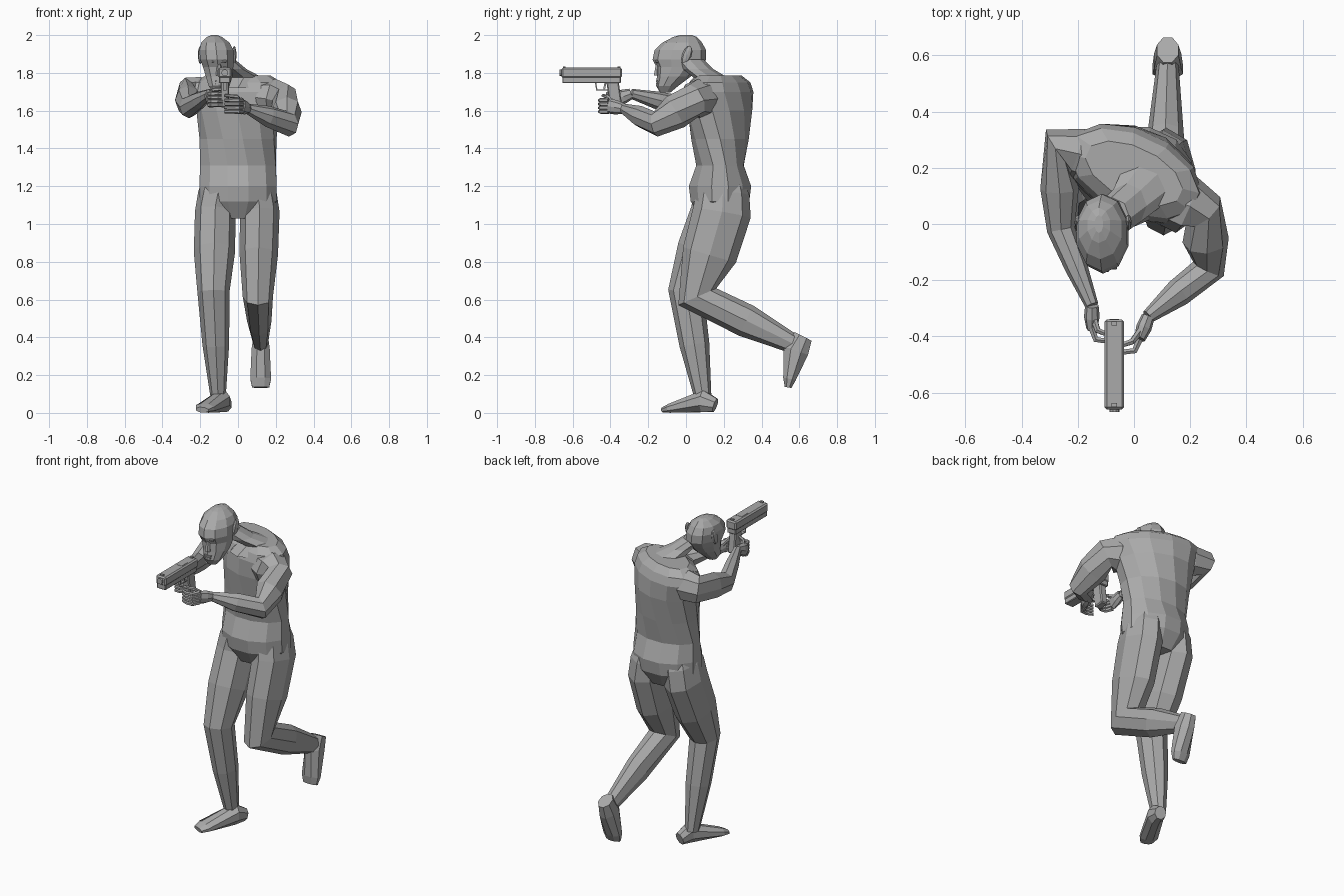
import bpy, bmesh
from math import sin, cos, pi, radians
from mathutils import Vector, Matrix

cube = bpy.data.objects.get("Cube")
if cube:
    bpy.data.objects.remove(cube)

shade = (.4, .4, .4, 1)
grey = bpy.data.materials.new("plain grey")
grey.use_nodes = True
grey.diffuse_color = shade
grey.node_tree.nodes["Principled BSDF"].inputs["Base Color"].default_value = shade

SIDEWAYS, FORWARD, UP = Vector((1, 0, 0)), Vector((0, -1, 0)), Vector((0, 0, 1))


def finish(name, bm):
    bmesh.ops.recalc_face_normals(bm, faces=bm.faces)
    mesh = bpy.data.meshes.new(name)
    bm.to_mesh(mesh)
    bm.free()
    mesh.materials.append(grey)
    obj = bpy.data.objects.new(name, mesh)
    bpy.context.collection.objects.link(obj)


def ring(x, y, z, wide, deep, twist=0):
    return Vector((x, y, z)), wide, deep, twist


def loft(name, rings, across=SIDEWAYS, sides=8, level=False, flat=False):
    """Skin a row of rings; each is wide along the across axis and deep along the other."""
    bm = bmesh.new()
    shift = pi / sides if flat else 0
    loops = []
    for i, (centre, wide, deep, twist) in enumerate(rings):
        before, after = rings[max(i - 1, 0)][0], rings[min(i + 1, len(rings) - 1)][0]
        along = UP.copy()
        if not level:
            along = ((after - centre).normalized() + (centre - before).normalized()).normalized()
        u = (across - along * across.dot(along)).normalized()
        u = Matrix.Rotation(radians(twist), 3, along) @ u
        v = along.cross(u)
        turns = [2 * pi * k / sides + shift for k in range(sides)]
        loops.append([bm.verts.new(centre + (u * wide * cos(a) + v * deep * sin(a)) / cos(shift))
                      for a in turns])
    for low, high in zip(loops, loops[1:]):
        for k in range(sides):
            bm.faces.new((low[k - 1], low[k], high[k], high[k - 1]))
    bm.faces.new(loops[0])
    bm.faces.new(loops[-1])
    finish(name, bm)


def limb(name, joints, across=SIDEWAYS, swell=1.1):
    """Loft through the joints with a swollen muscle ring halfway along each bone."""
    rings = [joints[0]]
    for start, end in zip(joints, joints[1:]):
        wide, deep = [(start[n] + end[n]) / 2 * swell for n in (1, 2)]
        rings += [(start[0].lerp(end[0], .5), wide, deep, 0), end]
    loft(name, rings, across)


def ball(name, centre, radii, tilt=0):
    bm = bmesh.new()
    bmesh.ops.create_uvsphere(bm, u_segments=8, v_segments=6, radius=1)
    place(name, bm, centre, radii, tilt)


def box(name, centre, size, tilt=0, bevel=0):
    bm = bmesh.new()
    bmesh.ops.create_cube(bm, size=1)
    place(name, bm, centre, size, tilt, bevel)


def place(name, bm, centre, size, tilt, bevel=0):
    bmesh.ops.scale(bm, vec=size, verts=bm.verts)
    if bevel:
        bmesh.ops.bevel(bm, geom=bm.edges[:], offset=bevel, segments=1, affect='EDGES')
    bmesh.ops.rotate(bm, matrix=Matrix.Rotation(radians(tilt), 3, 'X'), verts=bm.verts)
    bmesh.ops.translate(bm, vec=centre, verts=bm.verts)
    finish(name, bm)


def slim(points, start, end):
    """Rings for a thin round part that tapers evenly."""
    last = len(points) - 1
    sizes = [start + (end - start) * i / last for i in range(last + 1)]
    return [(p, size, size, 0) for p, size in zip(points, sizes)]


def hand(side, wrist, knuckle, tip):
    """Palm, four fingers curling round to the tip, and a thumb."""
    reach = knuckle - wrist
    palm = [(wrist, .028, .024, 0), (wrist + reach / 2, .038, .028, 0), (knuckle, .04, .02, 0)]
    loft(side + "_palm", palm, UP)
    for finger in range(4):
        lift = UP * (.03 - .02 * finger)
        base, end = knuckle + lift, tip + lift
        bend = base.lerp(end, .2) + FORWARD * .035
        path = [base, bend, bend.lerp(end, .5) + FORWARD * .01, end]
        loft(side + "_finger", slim(path, .014, .009), UP, sides=6)
    path = [wrist + reach / 3, knuckle.lerp(tip, .3) + UP * .05, tip + UP * .055]
    loft(side + "_thumb", slim(path, .015, .008), UP, sides=6)


# Torso, twisting above the waist so that the left shoulder leads
def torso_ring(z, wide, deep):
    turn = min(max((z - 1.3) / .35, 0), 1)
    return ring(0, .18, z, wide, deep, -25 * turn)


crotch = torso_ring(1.03, .13, .1)
hips = torso_ring(1.12, .205, .155)
belt = torso_ring(1.2, .205, .165)
waist = torso_ring(1.31, .2, .125)
ribs = torso_ring(1.45, .2, .145)
chest = torso_ring(1.6, .22, .16)
armpits = torso_ring(1.7, .25, .15)
collar = torso_ring(1.75, .24, .13)
shoulder_top = torso_ring(1.785, .18, .09)
loft("torso", [crotch, hips, belt, waist, ribs, chest, armpits, collar, shoulder_top],
     sides=12, level=True, flat=True)

throat = ring(0, .1, 1.72, .1, .11)
neck_base = ring(.03, .13, 1.775, .1, .09)
neck_middle = ring(-.025, .065, 1.82, .07, .08)
neck_top = ring(-.08, .02, 1.87, .065, .075)
loft("neck", [throat, neck_base, neck_middle, neck_top], level=True)

# Head, leaning toward the sights
chin = ring(-.1, -.11, 1.695, .03, .025)
jaw = ring(-.1, -.1, 1.73, .055, .055)
mouth = ring(-.1, -.065, 1.78, .07, .085)
cheeks = ring(-.105, -.04, 1.83, .08, .11)
temples = ring(-.11, -.035, 1.87, .09, .135)
forehead = ring(-.115, -.03, 1.92, .09, .13)
scalp = ring(-.12, -.02, 1.96, .075, .1)
crown = ring(-.125, -.005, 1.99, .04, .06)
peak = ring(-.125, 0, 2, .015, .03)
loft("head", [chin, jaw, mouth, cheeks, temples, forehead, scalp, crown, peak],
     sides=10, level=True, flat=True)

nose_bridge = ring(-.1, -.15, 1.85, .01, .01)
nose_tip = ring(-.1, -.155, 1.785, .018, .018)
loft("nose", [nose_bridge, nose_tip], sides=6, level=True)
face = Vector((-.1, -.15, 1.75))
box("brow", face + UP * .11, (.08, .025, .015), bevel=.004)
box("upper_lip", face + UP * .005, (.045, .02, .008))
box("lower_lip", face - UP * .007, (.04, .018, .008))
for side, sign in (("left", 1), ("right", -1)):
    ball(side + "_ear", temples[0] + Vector((sign * .09, .04, .025)), (.012, .025, .05), tilt=-20)

# Arms and the hands wrapped round the grip
right_root = ring(-.14, .23, 1.68, .085, .09)
right_shoulder = ring(-.27, .275, 1.69, .085, .075)
right_elbow = ring(-.26, -.02, 1.62, .06, .05)
right_wrist = ring(-.15, -.29, 1.69, .026, .024)
limb("right_arm", [right_root, right_shoulder, right_elbow, right_wrist], UP)
hand("right", right_wrist[0], Vector((-.15, -.37, 1.66)), Vector((-.08, -.4, 1.66)))

left_root = ring(.13, .09, 1.67, .09, .1)
left_shoulder = ring(.245, .045, 1.655, .09, .08)
left_elbow = ring(.265, -.16, 1.53, .068, .06)
left_wrist = ring(.05, -.33, 1.61, .028, .025)
limb("left_arm", [left_root, left_shoulder, left_elbow, left_wrist], UP, swell=1.18)
hand("left", left_wrist[0], Vector((.02, -.41, 1.625)), Vector((-.07, -.44, 1.625)))

# Standing leg, foot turned outward
right_seat = ring(-.09, .19, 1.26, .08, .1)
right_hip = ring(-.12, .175, 1.06, .108, .15)
right_knee = ring(-.13, 0, .64, .085, .095)
right_ankle = ring(-.105, .09, .08, .04, .045)
limb("right_leg", [right_seat, right_hip, right_knee, right_ankle], swell=1.13)

right_heel = ring(-.065, .155, .04, .032, .036)
right_instep = ring(-.085, .09, .062, .045, .058)
right_ball = ring(-.175, -.08, .026, .052, .024)
right_toe = ring(-.19, -.12, .016, .035, .014)
loft("right_foot", [right_heel, right_instep, right_ball, right_toe], flat=True)

# Trailing leg, bent back at the knee
left_seat = ring(.09, .2, 1.26, .08, .1)
left_hip = ring(.115, .19, 1.06, .105, .155)
left_knee = ring(.105, .06, .615, .08, .11)
left_ankle = ring(.12, .58, .36, .038, .05)
limb("left_leg", [left_seat, left_hip, left_knee, left_ankle], swell=1.1)

left_heel = ring(.12, .62, .405, .038, .05)
left_instep = ring(.12, .582, .33, .048, .068)
left_ball = ring(.12, .548, .18, .055, .034)
left_toe = ring(.12, .54, .135, .045, .018)
loft("left_foot", [left_heel, left_instep, left_ball, left_toe], flat=True)

# Pistol, placed from the middle of its slide
gun = Vector((-.07, -.5, 1.8))
box("slide", gun, (.07, .32, .055), bevel=.008)
box("frame", gun - UP * .037, (.06, .31, .035), bevel=.004)
loft("muzzle", slim([gun + FORWARD * .14, gun + FORWARD * .17], .018, .018), sides=10)
box("grip", gun - FORWARD * .12 - UP * .11, (.046, .065, .14), tilt=8, bevel=.006)
box("trigger", gun - FORWARD * .07 - UP * .07, (.01, .01, .035), tilt=-12)
box("guard_front", gun - FORWARD * .025 - UP * .073, (.018, .007, .04), tilt=10)
box("guard_bottom", gun - FORWARD * .06 - UP * .09, (.018, .07, .006))
box("ejection_port", gun - FORWARD * .05 + UP * .027, (.04, .06, .004))
for sight, ahead in (("front_sight", .145), ("rear_sight", -.145)):
    box(sight, gun + FORWARD * ahead + UP * .03, (.02, .014, .01))
